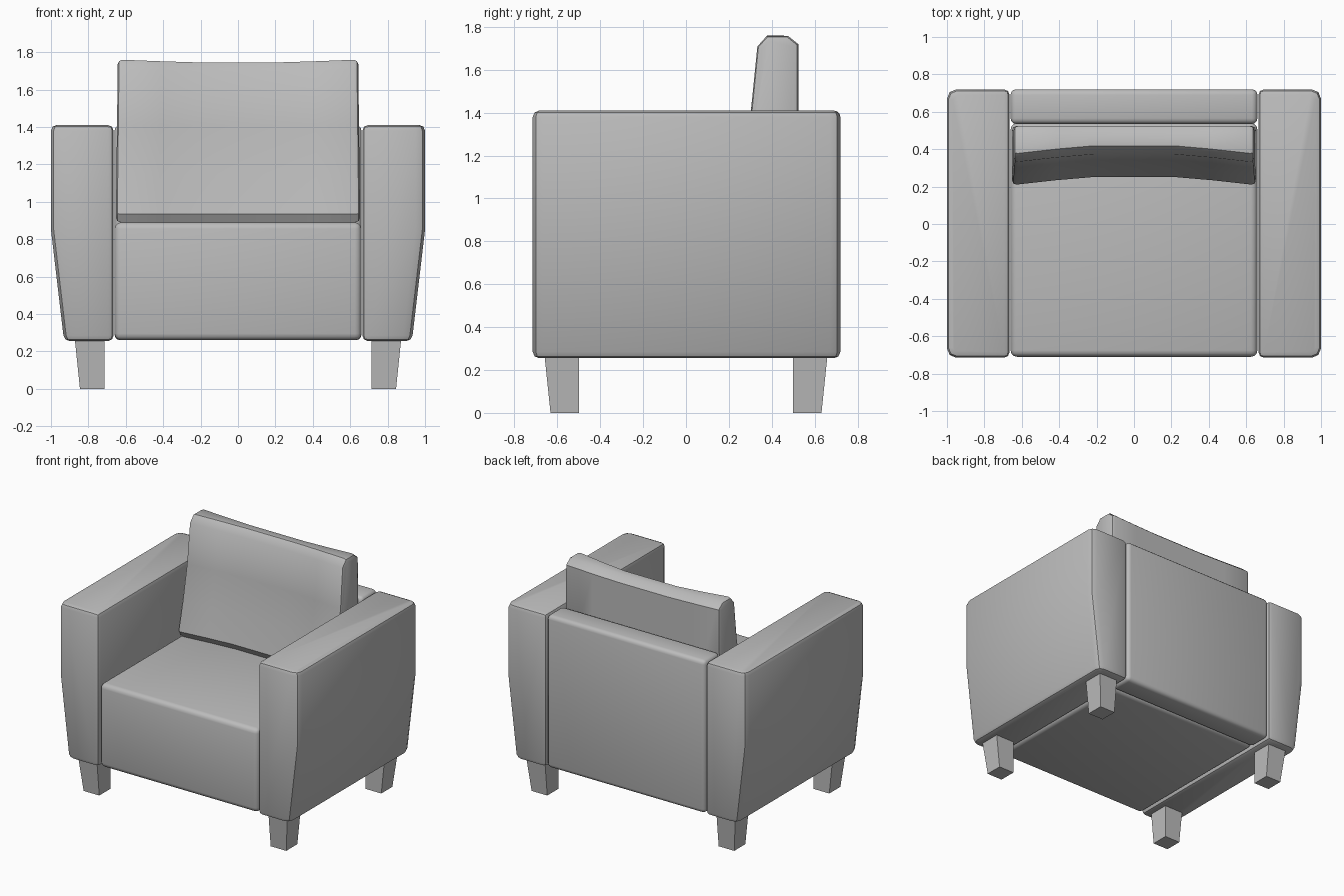
import bpy, bmesh, math
from mathutils import Vector

if "Cube" in bpy.data.objects:
    bpy.data.objects.remove(bpy.data.objects["Cube"], do_unlink=True)

grey = bpy.data.materials.new("grey_upholstery")
grey.use_nodes = True
COLOUR = (0.5, 0.5, 0.5, 1)
grey.diffuse_color = COLOUR
grey.node_tree.nodes["Principled BSDF"].inputs["Base Color"].default_value = COLOUR


def loft(sections):
    """Skin a row of matching closed sections and cap both ends."""
    bm = bmesh.new()
    rings = [[bm.verts.new(p) for p in s] for s in sections]
    n = len(rings[0])
    for a, b in zip(rings, rings[1:]):
        for i in range(n):
            j = (i + 1) % n
            bm.faces.new((a[i], a[j], b[j], b[i]))
    bm.faces.new(rings[0][::-1])
    bm.faces.new(rings[-1])
    bmesh.ops.recalc_face_normals(bm, faces=bm.faces)
    return bm


def soften(bm, width, min_angle=50, segments=2, rule=None):
    """Round the edges that are sharper than min_angle and pass the rule."""
    edges = [e for e in bm.edges if e.calc_face_angle(0) > math.radians(min_angle)
             and (rule is None or rule(e))]
    bmesh.ops.bevel(bm, geom=edges, offset=width, segments=segments,
                    profile=0.5, affect='EDGES', clamp_overlap=True)


def finish(bm, name, smooth=True):
    mesh = bpy.data.meshes.new(name)
    bm.to_mesh(mesh)
    bm.free()
    mesh.materials.append(grey)
    obj = bpy.data.objects.new(name, mesh)
    bpy.context.collection.objects.link(obj)
    bpy.ops.object.select_all(action='DESELECT')
    obj.select_set(True)
    bpy.context.view_layer.objects.active = obj
    if smooth:
        bpy.ops.object.shade_smooth_by_angle(angle=math.radians(40))
    return obj


def block(x, y0, y1, z0, z1):
    return loft([[(s, y0, z0), (s, y1, z0), (s, y1, z1), (s, y0, z1)] for s in (-x, x)])


# Arms: straight inside, outside tapering in towards the floor
for side, label in ((1, "left"), (-1, "right")):
    profile = [(0.665, 0.255), (0.93, 0.255), (1.0, 0.85), (1.0, 1.41), (0.665, 1.41)]
    bm = loft([[(side * x, y, z) for x, z in profile] for y in (-0.715, 0.72)])
    soften(bm, 0.05, rule=lambda e: all(abs(v.co.x) > 0.9 for v in e.verts)
           and abs(e.verts[0].co.z - e.verts[1].co.z) > 0.1)
    soften(bm, 0.03)
    finish(bm, label + "_arm")

# Seat block
bm = block(0.66, -0.71, 0.54, 0.26, 0.89)
soften(bm, 0.035, segments=3)
finish(bm, "seat")

# Back panel
bm = block(0.66, 0.535, 0.72, 0.26, 1.41)
soften(bm, 0.03, segments=3)
finish(bm, "back_panel")

# Back cushion: leaning front, hollowed and dipped in the middle
outline = [(0.235, 0.89), (0.208, 0.935), (0.255, 1.15), (0.30, 1.41), (0.33, 1.71),
           (0.375, 1.76), (0.475, 1.76), (0.525, 1.72), (0.525, 0.93), (0.49, 0.89)]
sections = []
for x, hollow in ((-0.653, 0), (-0.42, 0.6), (-0.22, 1), (0.22, 1), (0.42, 0.6), (0.653, 0)):
    ring = []
    for y, z in outline:
        dy = 0.043 * hollow if y < 0.4 else 0
        dz = -0.015 * hollow if z > 1.7 else 0
        narrow = 1 - 0.018 * (z - 0.89)
        ring.append((x * narrow, y + dy, z + dz))
    sections.append(ring)
bm = loft(sections)
soften(bm, 0.025, min_angle=60)
finish(bm, "back_cushion")

# Legs: square, tapered on the two outer sides
for sx, sy, label in ((1, -1, "front_left"), (-1, -1, "front_right"),
                      (1, 1, "back_left"), (-1, 1, "back_right")):
    rings = []
    for z, x, y in ((0, 0.845, 0.632), (0.27, 0.873, 0.66)):
        rings.append([(sx * 0.715, sy * 0.5, z), (sx * x, sy * 0.5, z),
                      (sx * x, sy * y, z), (sx * 0.715, sy * y, z)])
    finish(loft(rings), label + "_leg", smooth=False)
